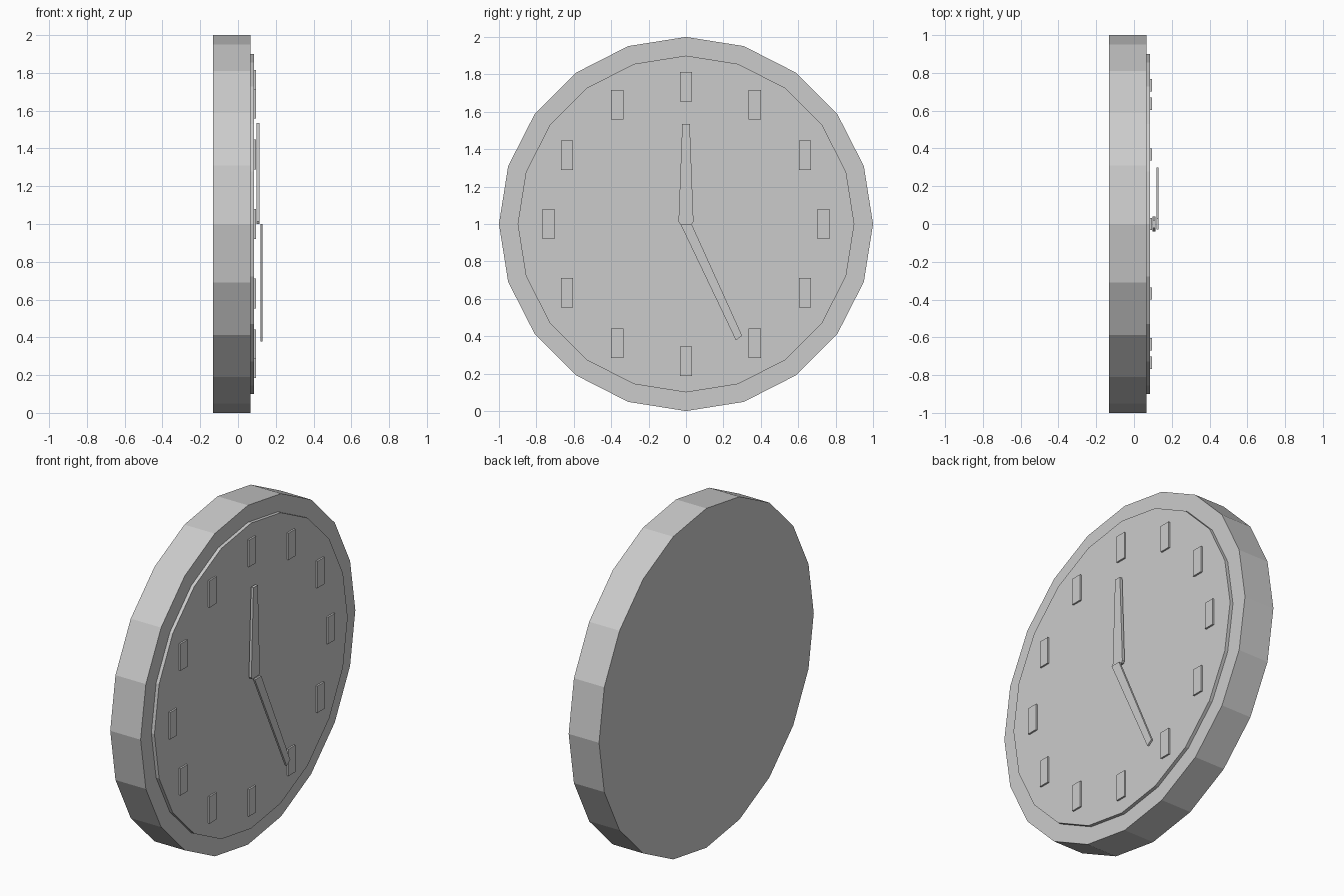
import bpy, bmesh
from math import sin, cos, tau

if "Cube" in bpy.data.objects:
    bpy.data.objects.remove(bpy.data.objects["Cube"])

CENTRE_Z = 1.0


def prism(name, profile, x0, x1):
    """Extrude a (y, z) outline, relative to the dial centre, from x0 to x1."""
    bm = bmesh.new()
    face = bm.faces.new([bm.verts.new((x0, y, z)) for y, z in profile])
    ext = bmesh.ops.extrude_face_region(bm, geom=[face], use_keep_orig=True)
    moved = [v for v in ext["geom"] if isinstance(v, bmesh.types.BMVert)]
    bmesh.ops.translate(bm, verts=moved, vec=(x1 - x0, 0, 0))
    bmesh.ops.recalc_face_normals(bm, faces=bm.faces)
    mesh = bpy.data.meshes.new(name)
    bm.to_mesh(mesh)
    bm.free()
    obj = bpy.data.objects.new(name, mesh)
    obj.location.z = CENTRE_Z
    bpy.context.collection.objects.link(obj)
    return obj


def ring(radius, sides=20):
    return [(radius * sin(tau * i / sides), radius * cos(tau * i / sides))
            for i in range(sides)]


# Case and raised dial
prism("clock_case", ring(1.0), -0.133, 0.065)
prism("clock_dial", ring(0.9), 0.065, 0.085)

# Twelve upright hour markers
W, H, R = 0.0325, 0.079, 0.735
for i in range(12):
    y, z = R * sin(tau * i / 12), R * cos(tau * i / 12)
    prism(f"hour_marker_{i + 1}",
          [(y - W, z - H), (y + W, z - H), (y + W, z + H), (y - W, z + H)],
          0.08, 0.095)

# Tapered hands
prism("upper_hand",
      [(-0.032, 0), (0.032, 0), (0.04, 0.012), (0.02, 0.535),
       (-0.02, 0.535), (-0.04, 0.012)], 0.099, 0.115)
prism("lower_hand",
      [(-0.03, 0), (0.03, 0), (0.30, -0.597), (0.267, -0.622)],
      0.119, 0.131)
